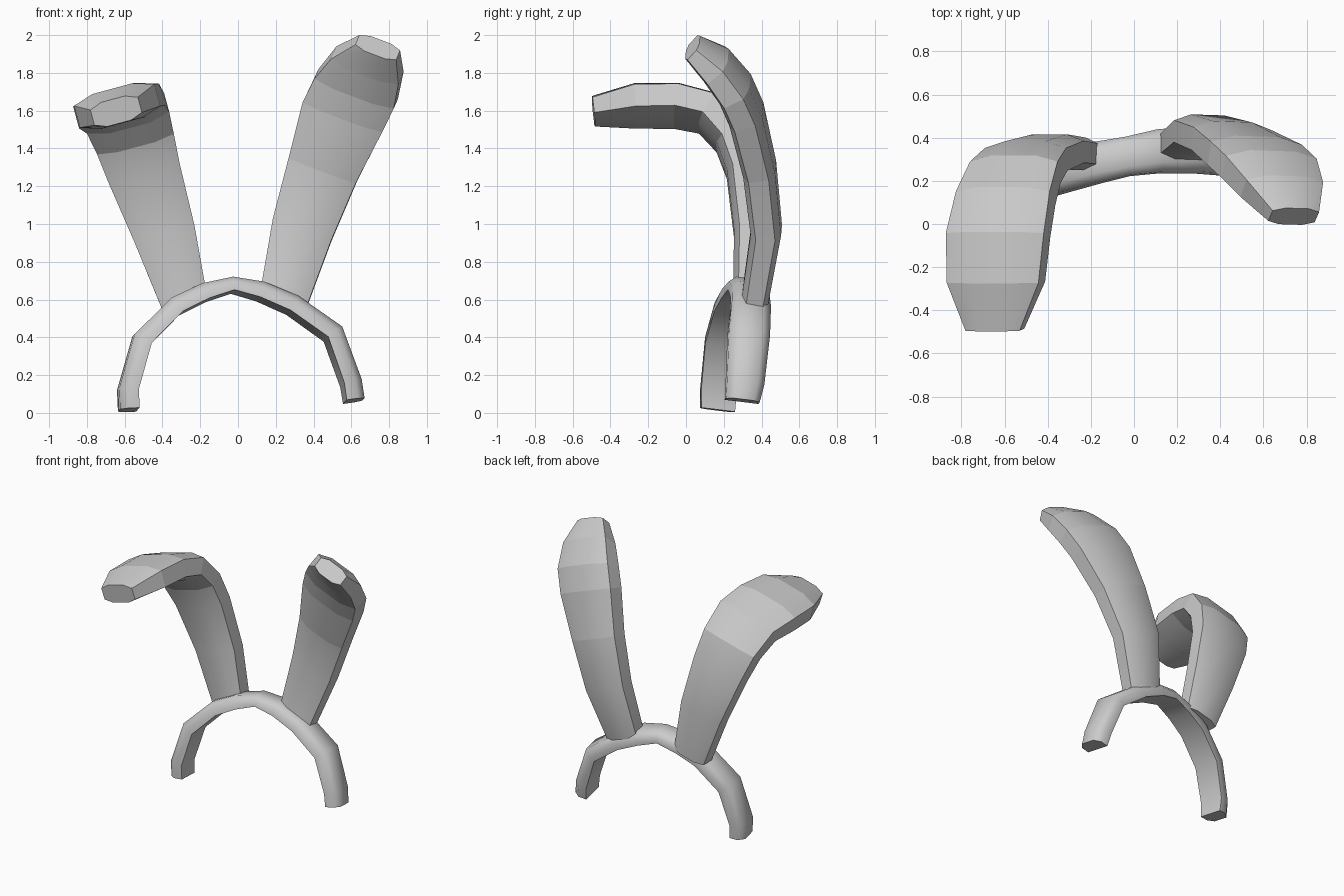
import bpy, bmesh, math
from mathutils import Vector

cube = bpy.data.objects.get("Cube")
if cube:
    bpy.data.objects.remove(cube, do_unlink=True)

grey = bpy.data.materials.new("plain grey")
grey.use_nodes = True
colour = (0.6, 0.6, 0.6, 1)
grey.diffuse_color = colour
grey.node_tree.nodes["Principled BSDF"].inputs["Base Color"].default_value = colour


def loft(name, stations, across, section, angle, crisp_from):
    """Skin a section along stations of (centre, half width, half thickness).
    Rings from index crisp_from onward keep a hard edge."""
    bm = bmesh.new()
    centres = [Vector(s[0]) for s in stations]
    last = len(centres) - 1
    rings = []
    for i, (_, width, thick) in enumerate(stations):
        ahead = (centres[min(i + 1, last)] - centres[i]).normalized()
        behind = (centres[i] - centres[max(i - 1, 0)]).normalized()
        tangent = (ahead + behind).normalized()
        u = Vector(across).normalized()
        n = tangent.cross(u).normalized()
        rings.append([bm.verts.new(centres[i] + u * a * width + n * b * thick)
                      for a, b in section])
    count = len(section)
    for low, high in zip(rings, rings[1:]):
        for k in range(count):
            j = (k + 1) % count
            bm.faces.new((low[k], low[j], high[j], high[k]))
    bm.faces.new(rings[0][::-1])
    bm.faces.new(rings[-1])
    for ring in rings[crisp_from:]:
        for k in range(count):
            bm.edges.get((ring[k], ring[(k + 1) % count])).smooth = False
    bmesh.ops.recalc_face_normals(bm, faces=bm.faces)
    mesh = bpy.data.meshes.new(name)
    bm.to_mesh(mesh)
    bm.free()
    mesh.materials.append(grey)
    ob = bpy.data.objects.new(name, mesh)
    bpy.context.collection.objects.link(ob)
    bpy.ops.object.select_all(action="DESELECT")
    ob.select_set(True)
    bpy.context.view_layer.objects.active = ob
    bpy.ops.object.shade_smooth_by_angle(angle=math.radians(angle))


# Headband: flat inside, rounded outside
band_section = [(-1, -1), (1, -1), (1, 0.2), (0.6, 1), (-0.6, 1), (-1, 0.2)]
loft("headband", [
    ((-0.58, 0.165, 0.015), 0.09, 0.05),
    ((-0.585, 0.17, 0.12), 0.095, 0.05),
    ((-0.51, 0.20, 0.385), 0.10, 0.05),
    ((-0.33, 0.25, 0.565), 0.10, 0.047),
    ((-0.18, 0.285, 0.638), 0.095, 0.045),
    ((-0.03, 0.315, 0.678), 0.09, 0.037),
    ((0.12, 0.34, 0.645), 0.10, 0.045),
    ((0.29, 0.345, 0.572), 0.105, 0.047),
    ((0.505, 0.335, 0.42), 0.11, 0.05),
    ((0.60, 0.315, 0.16), 0.10, 0.05),
    ((0.615, 0.30, 0.065), 0.09, 0.05),
], (-0.11, 0.98, -0.12), band_section, 60, 10)

# Ears: flat sides with bulging front and back
ear_section = [(-1, -0.6), (-0.5, -0.95), (0.5, -0.95), (1, -0.6),
               (1, 0.6), (0.5, 0.95), (-0.5, 0.95), (-1, 0.6)]
loft("right_folded_ear", [
    ((-0.285, 0.325, 0.59), 0.125, 0.08),
    ((-0.39, 0.335, 0.95), 0.165, 0.085),
    ((-0.50, 0.30, 1.28), 0.195, 0.09),
    ((-0.55, 0.24, 1.45), 0.21, 0.095),
    ((-0.595, 0.12, 1.585), 0.225, 0.10),
    ((-0.63, -0.05, 1.625), 0.235, 0.10),
    ((-0.64, -0.27, 1.625), 0.22, 0.10),
    ((-0.645, -0.49, 1.597), 0.13, 0.07),
], (0.965, 0, 0.26), ear_section, 42, 3)

loft("left_upright_ear", [
    ((0.24, 0.365, 0.60), 0.13, 0.075),
    ((0.34, 0.425, 0.97), 0.165, 0.085),
    ((0.45, 0.39, 1.29), 0.19, 0.09),
    ((0.56, 0.32, 1.58), 0.225, 0.095),
    ((0.625, 0.26, 1.715), 0.225, 0.095),
    ((0.685, 0.16, 1.84), 0.19, 0.09),
    ((0.74, 0.035, 1.935), 0.115, 0.06),
], (0.93, -0.03, -0.35), ear_section, 42, 2)
